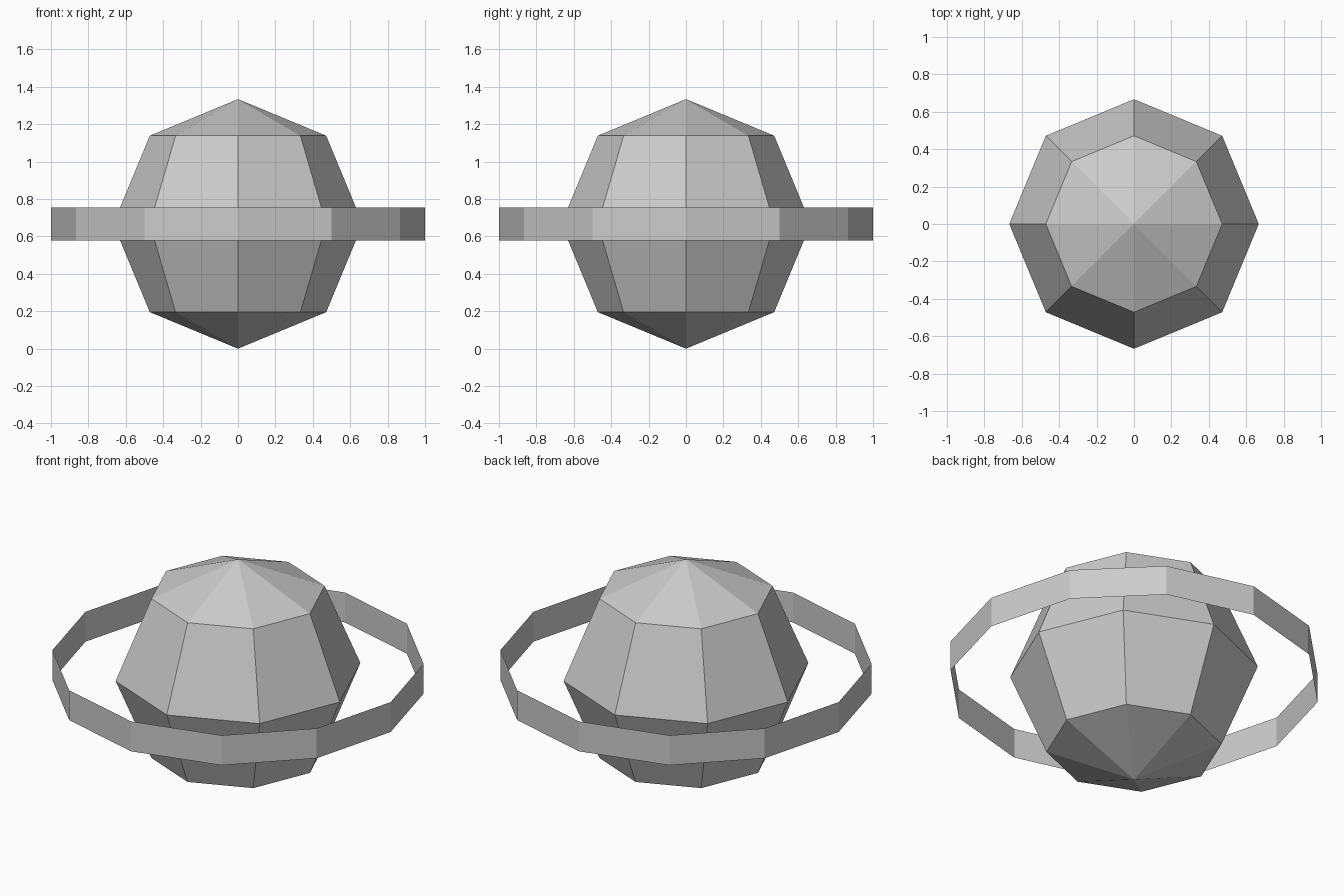
import bpy
import math

if "Cube" in bpy.data.objects:
    bpy.data.objects.remove(bpy.data.objects["Cube"])

RADIUS = 0.667

# Planet body: faceted ball, 8 segments by 4 rings
bpy.ops.mesh.primitive_uv_sphere_add(segments=8, ring_count=4, radius=RADIUS,
                                     location=(0, 0, RADIUS))
bpy.context.object.name = "planet_body"

# Orbit ring: thin open 12-sided band around the equator
bpy.ops.mesh.primitive_cylinder_add(vertices=12, radius=1.0, depth=0.177,
                                    end_fill_type='NOTHING',
                                    location=(0, 0, RADIUS))
bpy.context.object.name = "orbit_ring"
